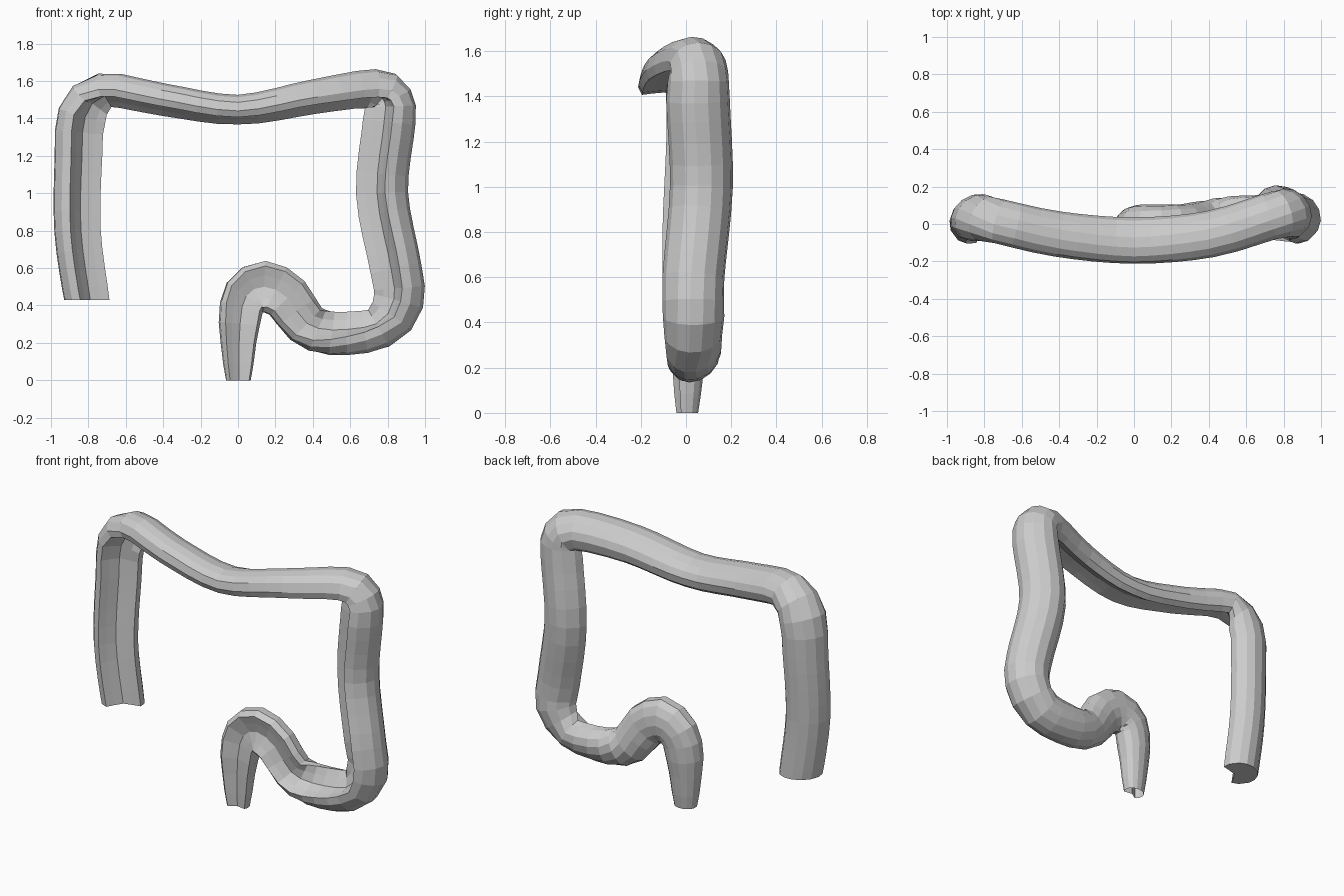
import bpy, bmesh
from math import sin, cos, pi
from mathutils import Vector

if "Cube" in bpy.data.objects:
    bpy.data.objects.remove(bpy.data.objects["Cube"])

# Centre line: ascending, transverse, descending, lower loop
PATH = [
    (-.82, .03, .43), (-.87, .03, .8), (-.865, .05, 1.2), (-.845, .05, 1.42),
    (-.72, .02, 1.56), (-.4, -.05, 1.51), (0, -.085, 1.455), (.4, -.05, 1.525),
    (.72, .045, 1.57), (.82, .07, 1.51), (.825, .07, 1.38), (.787, .085, 1),
    (.86, .05, .6), (.875, .05, .42), (.76, .045, .265), (.5, .05, .24),
    (.36, .045, .3), (.26, .03, .44), (.14, .03, .5), (.04, .03, .45),
    (.003, .02, .3), (0, .01, 0),
]
# Station: half width, half depth, direction of the folded-in side
KEYS = {
    0: (.125, .105, .6, -.8, 0), 3: (.137, .11, .6, -.8, 0),
    4: (.12, .09, .3, -.4, -.9), 6: (.125, .08, 0, -.2, -1),
    8: (.125, .105, -.3, -.4, -.9), 10: (.142, .13, -.7, -.7, 0),
    13: (.135, .127, -.7, -.7, .2), 14: (.125, .105, -.1, -.5, .85),
    16: (.12, .09, -.1, -1, .4), 18: (.142, .085, 0, -1, 0),
    20: (.11, .085, .2, -1, 0), 21: (.066, .05, .2, -1, 0),
}
SIDES = 14


def spline(a, b, c, d, t):
    return .5 * (2*b + (c-a)*t + (2*a-5*b+4*c-d)*t*t + (3*b-a-3*c+d)*t**3)


def shape_at(s):
    """Interpolated width, depth and fold direction at station s."""
    lo = max(k for k in KEYS if k <= s)
    hi = min(k for k in KEYS if k >= s)
    f = (s - lo) / (hi - lo) if hi > lo else 0
    return [u + (v - u) * f for u, v in zip(KEYS[lo], KEYS[hi])]


def bean(i):
    """Cross-section: round back, dented front."""
    x, y = sin(2*pi*i/SIDES), -cos(2*pi*i/SIDES)
    return (x, y) if y < 0 else (x, 1.7*y - 1.35*y**3)


# Resample the centre line into rings
pts = [Vector(p) for p in PATH]
last = len(pts) - 1
samples = []
for i in range(last):
    ctrl = [pts[max(i-1, 0)], pts[i], pts[i+1], pts[min(i+2, last)]]
    steps = max(2, round((pts[i+1] - pts[i]).length / .1))
    samples += [(spline(*ctrl, k/steps), i + k/steps) for k in range(steps)]
samples.append((pts[last], last))

# Sweep the bean section along the samples, with gentle bulges
bm = bmesh.new()
rings = []
for i, (c, s) in enumerate(samples):
    t = (samples[min(i+1, len(samples)-1)][0] - samples[max(i-1, 0)][0]).normalized()
    if s in (0, last):
        t = Vector((0, 0, -1 if s else 1))  # level ends
    w, h, *d = shape_at(s)
    d = Vector(d)
    b = (d - d.dot(t) * t).normalized()
    a = t.cross(b)
    rings.append([bm.verts.new(c + a*(u*w) + b*((v + .13)*h))
                  for u, v in map(bean, range(SIDES))])
for r, q in zip(rings, rings[1:]):
    for j in range(SIDES):
        k = (j + 1) % SIDES
        bm.faces.new((r[j], r[k], q[k], q[j]))
bm.faces.new(rings[0])  # closed start of the ascending part
bmesh.ops.recalc_face_normals(bm, faces=bm.faces)
me = bpy.data.meshes.new("large_intestine")
bm.to_mesh(me)
bm.free()
ob = bpy.data.objects.new("large_intestine", me)
bpy.context.collection.objects.link(ob)
